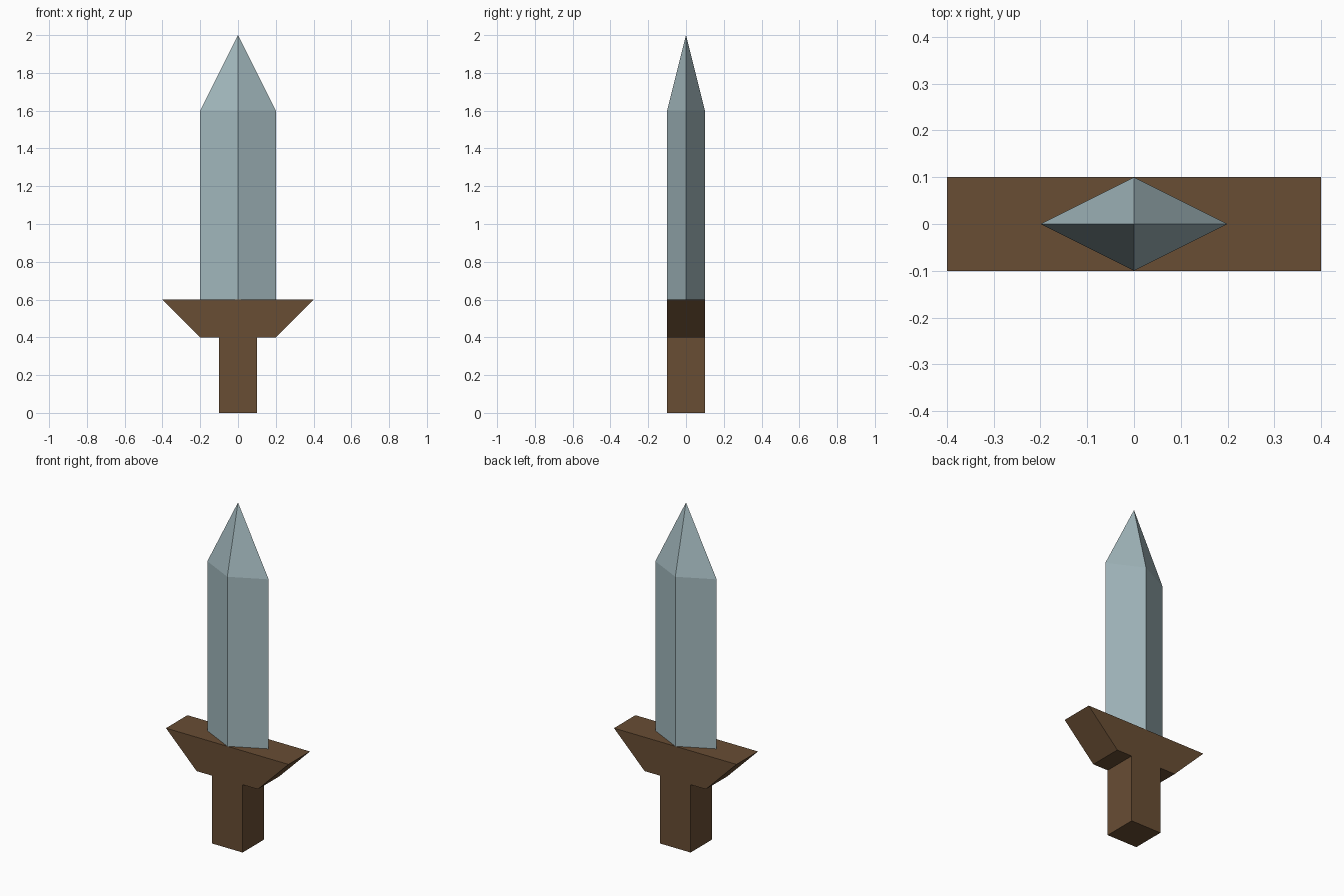
import bpy
import bmesh

cube = bpy.data.objects.get("Cube")
if cube:
    bpy.data.objects.remove(cube, do_unlink=True)


def make_material(name, rgb):
    mat = bpy.data.materials.new(name)
    mat.use_nodes = True
    color = (*rgb, 1.0)
    mat.diffuse_color = color
    mat.node_tree.nodes["Principled BSDF"].inputs["Base Color"].default_value = color
    return mat


def finish(name, bm, mat):
    bmesh.ops.recalc_face_normals(bm, faces=bm.faces)
    mesh = bpy.data.meshes.new(name)
    bm.to_mesh(mesh)
    bm.free()
    mesh.materials.append(mat)
    obj = bpy.data.objects.new(name, mesh)
    bpy.context.collection.objects.link(obj)
    return obj


def extrude_face(bm, face, offset):
    """Extrude a face and return the new cap."""
    result = bmesh.ops.extrude_discrete_faces(bm, faces=[face]) if offset is None else \
        bmesh.ops.extrude_face_region(bm, geom=[face], use_keep_orig=True)
    verts = [g for g in result["geom"] if isinstance(g, bmesh.types.BMVert)]
    bmesh.ops.translate(bm, verts=verts, vec=offset)
    return next(g for g in result["geom"] if isinstance(g, bmesh.types.BMFace))


steel = make_material("pale steel", (0.37, 0.49, 0.52))
wood = make_material("brown wood", (0.14, 0.075, 0.034))

# Hilt: flared guard and square grip in one mirrored outline, given depth
half = [(0.1, 0), (0.1, 0.4), (0.2, 0.4), (0.4, 0.6)]
outline = half + [(-x, z) for x, z in reversed(half)]
bm = bmesh.new()
front = bm.faces.new([bm.verts.new((x, -0.1, z)) for x, z in outline])
extrude_face(bm, front, (0, 0.2, 0))
finish("hilt", bm, wood)

# Blade: diamond section raised to the shoulder, then drawn to a point
bm = bmesh.new()
diamond = [(0.2, 0), (0, 0.1), (-0.2, 0), (0, -0.1)]
base = bm.faces.new([bm.verts.new((x, y, 0.6)) for x, y in diamond])
shoulder = extrude_face(bm, base, (0, 0, 1.0))
point = bmesh.ops.poke(bm, faces=[shoulder])["verts"][0]
point.co = (0, 0, 2)
finish("blade", bm, steel)
